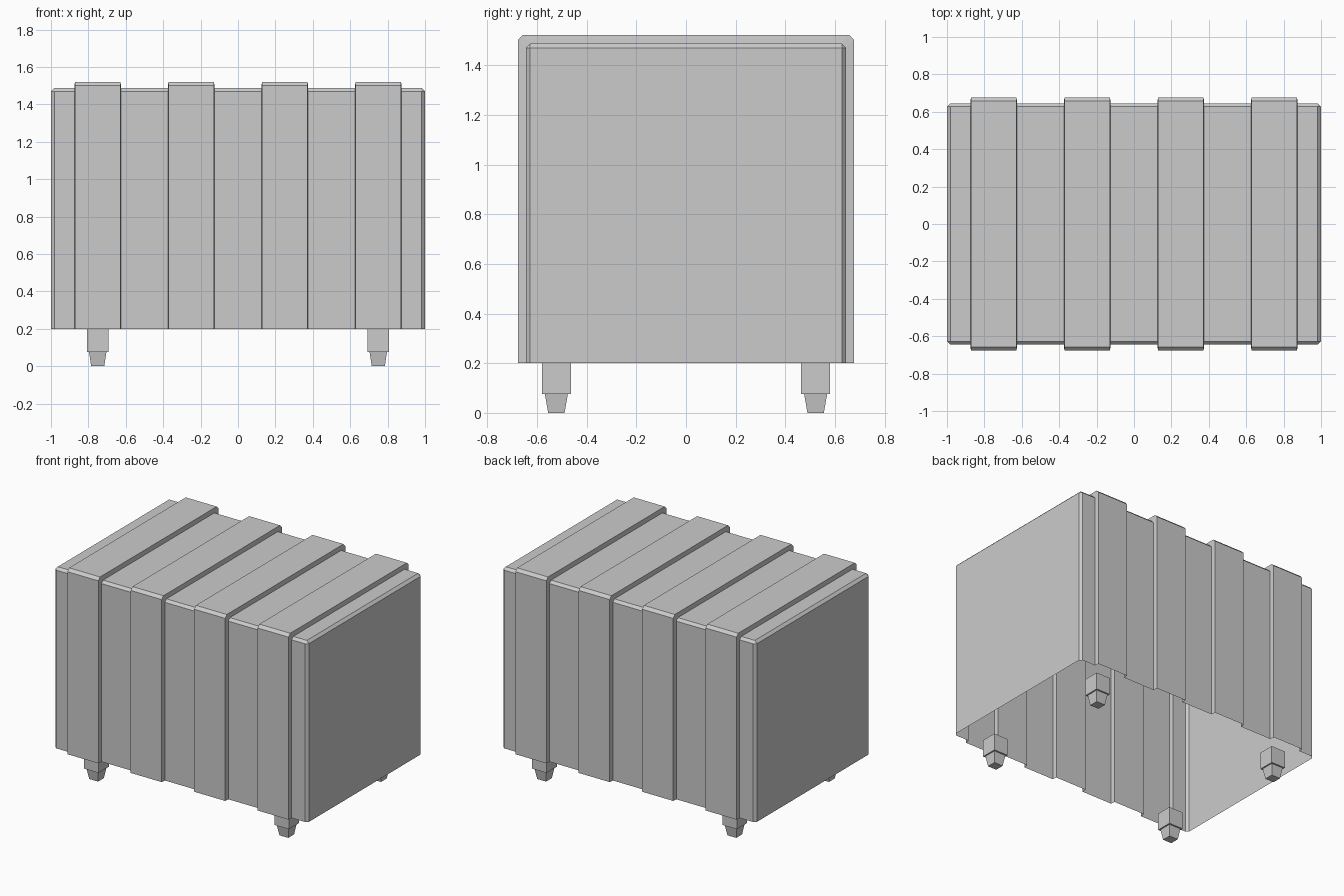
import bpy, bmesh

if "Cube" in bpy.data.objects:
    bpy.data.objects.remove(bpy.data.objects["Cube"])

BASE = 0.2    # lower rim of the open-bottomed shell
C = 0.02      # chamfer size


def finish(name, bm):
    mesh = bpy.data.meshes.new(name)
    bm.to_mesh(mesh)
    bm.free()
    obj = bpy.data.objects.new(name, mesh)
    bpy.context.collection.objects.link(obj)
    return obj


def arch(x, y, z, c):
    """Upside-down U section with chamfered upper corners."""
    return [(x, -y, BASE), (x, -y, z - c), (x, -y + c, z),
            (x, y - c, z), (x, y, z - c), (x, y, BASE)]


# Stations along x: panel level, stepping out to four raised ribs
panel, rib = (0.645, 1.488, 0.018), (0.677, 1.521, C)
stations = [(-1, 0.628, 1.47, 0), (-0.982, *panel)]
for cx in (-0.75, -0.25, 0.25, 0.75):
    stations += [(cx - 0.125, *panel), (cx - 0.122, *rib),
                 (cx + 0.122, *rib), (cx + 0.125, *panel)]
stations += [(0.982, *panel), (1, 0.628, 1.47, 0)]

# Ribbed shell, open underneath
bm = bmesh.new()
rings = [[bm.verts.new(p) for p in arch(*s)] for s in stations]
for a, b in zip(rings, rings[1:]):
    for i in range(5):
        bm.faces.new((a[i], b[i], b[i + 1], a[i + 1]))
bm.faces.new(rings[0])
bm.faces.new(rings[-1][::-1])
bmesh.ops.remove_doubles(bm, verts=bm.verts, dist=0.0005)
bm.normal_update()
end = max(bm.faces, key=lambda f: f.calc_center_median().x)
if end.normal.x < 0:
    bmesh.ops.reverse_faces(bm, faces=bm.faces)
finish("ribbed_shell", bm)


def tapered_block(bm, cx, cy, z0, z1, low, high):
    """Four-sided block with (x, y) widths given at the bottom and top."""
    verts = bmesh.ops.create_cube(bm, size=1)["verts"]
    for v in verts:
        w, z = (high, z1) if v.co.z > 0 else (low, z0)
        v.co = (cx + v.co.x * w[0], cy + v.co.y * w[1], z)


# Four legs: square block with a smaller tapered foot
for side, sx in (("left", -1), ("right", 1)):
    for end_name, sy in (("front", -1), ("back", 1)):
        bm = bmesh.new()
        x, y = sx * 0.75, sy * 0.522
        tapered_block(bm, x, y, 0.077, BASE, (0.113, 0.116), (0.113, 0.116))
        tapered_block(bm, x, y, 0, 0.077, (0.07, 0.066), (0.093, 0.093))
        finish(f"{end_name}_{side}_leg", bm)
